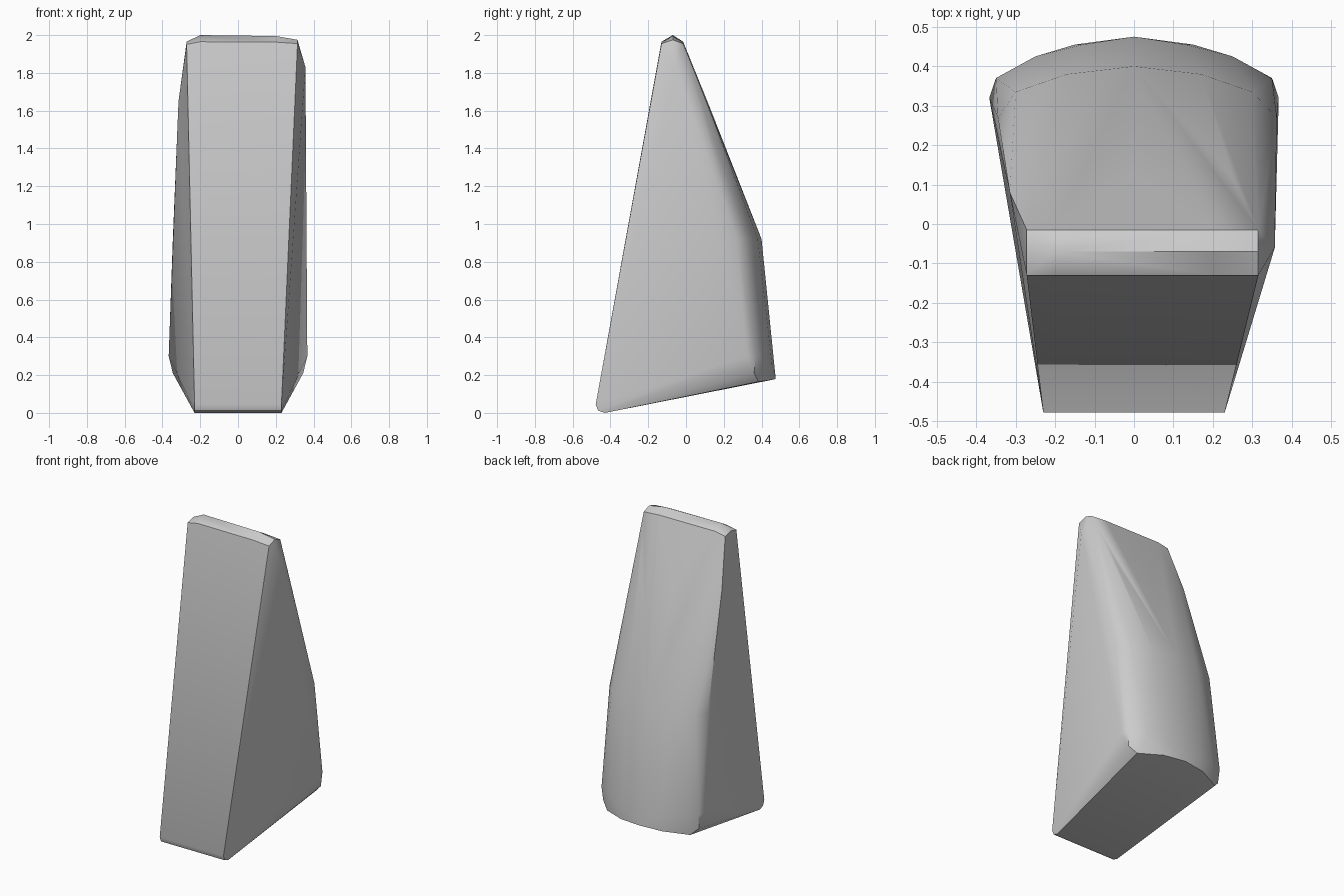
import bpy, bmesh, math

# Remove the default cube
cube = bpy.data.objects.get("Cube")
if cube:
    bpy.data.objects.remove(cube, do_unlink=True)

# Plain grey material
grey = bpy.data.materials.new("plain grey")
grey.use_nodes = True
colour = (0.6, 0.6, 0.6, 1)
grey.diffuse_color = colour
grey.node_tree.nodes["Principled BSDF"].inputs["Base Color"].default_value = colour


def pair(x, y, z):
    """Mirrored points on both sides."""
    return [(x, y, z), (-x, y, z)]


points = []
# Rounded toe at the front foot
for y, z in [(-0.478, 0.045), (-0.465, 0.012), (-0.43, 0.0)]:
    points += pair(0.23, y, z)
# Sloped underside and curved lower rim
points += pair(0.30, 0.385, 0.165) + pair(0.15, 0.455, 0.175) + [(0, 0.475, 0.18)]
points += pair(0.345, 0.36, 0.21)
# Widest belt
points += pair(0.367, 0.32, 0.30) + pair(0.35, 0.37, 0.30)
points += pair(0.25, 0.425, 0.28) + pair(0.13, 0.455, 0.26)
# Shoulder of the domed back
points += [(0, 0.40, 0.92)] + pair(0.17, 0.38, 0.92) + pair(0.30, 0.335, 0.92)
points += [(0.362, 0.27, 0.92), (-0.345, 0.27, 0.92)]
# Upper back, uneven from side to side
points += [(-0.315, 0.08, 1.65), (-0.25, 0.115, 1.62), (0.0, 0.125, 1.62),
           (0.25, 0.12, 1.62), (0.32, 0.09, 1.62), (0.357, -0.06, 1.83)]
# Rounded top ridge
for x, drop in [(-0.272, 0.035), (-0.2, 0.0), (0.2, 0.005), (0.315, 0.025)]:
    points += [(x, -0.13, 1.965 - drop * 0.4), (x, -0.07, 2.0 - drop),
               (x, -0.015, 1.965 - drop * 0.4)]

# Skin the points into one closed stone
bm = bmesh.new()
for p in points:
    bm.verts.new(p)
hull = bmesh.ops.convex_hull(bm, input=bm.verts)
loose = {g for g in hull["geom_interior"] + hull["geom_unused"]
         if isinstance(g, bmesh.types.BMVert)}
bmesh.ops.delete(bm, geom=list(loose), context="VERTS")
bmesh.ops.dissolve_limit(bm, angle_limit=math.radians(1), verts=bm.verts, edges=bm.edges)
bmesh.ops.recalc_face_normals(bm, faces=bm.faces)
mesh = bpy.data.meshes.new("wedge_stone")
bm.to_mesh(mesh)
bm.free()
mesh.materials.append(grey)
stone = bpy.data.objects.new("wedge_stone", mesh)
bpy.context.collection.objects.link(stone)

# Smooth the soft edges, keep the hard ones
bpy.ops.object.select_all(action="DESELECT")
stone.select_set(True)
bpy.context.view_layer.objects.active = stone
bpy.ops.object.shade_smooth_by_angle(angle=math.radians(35))
